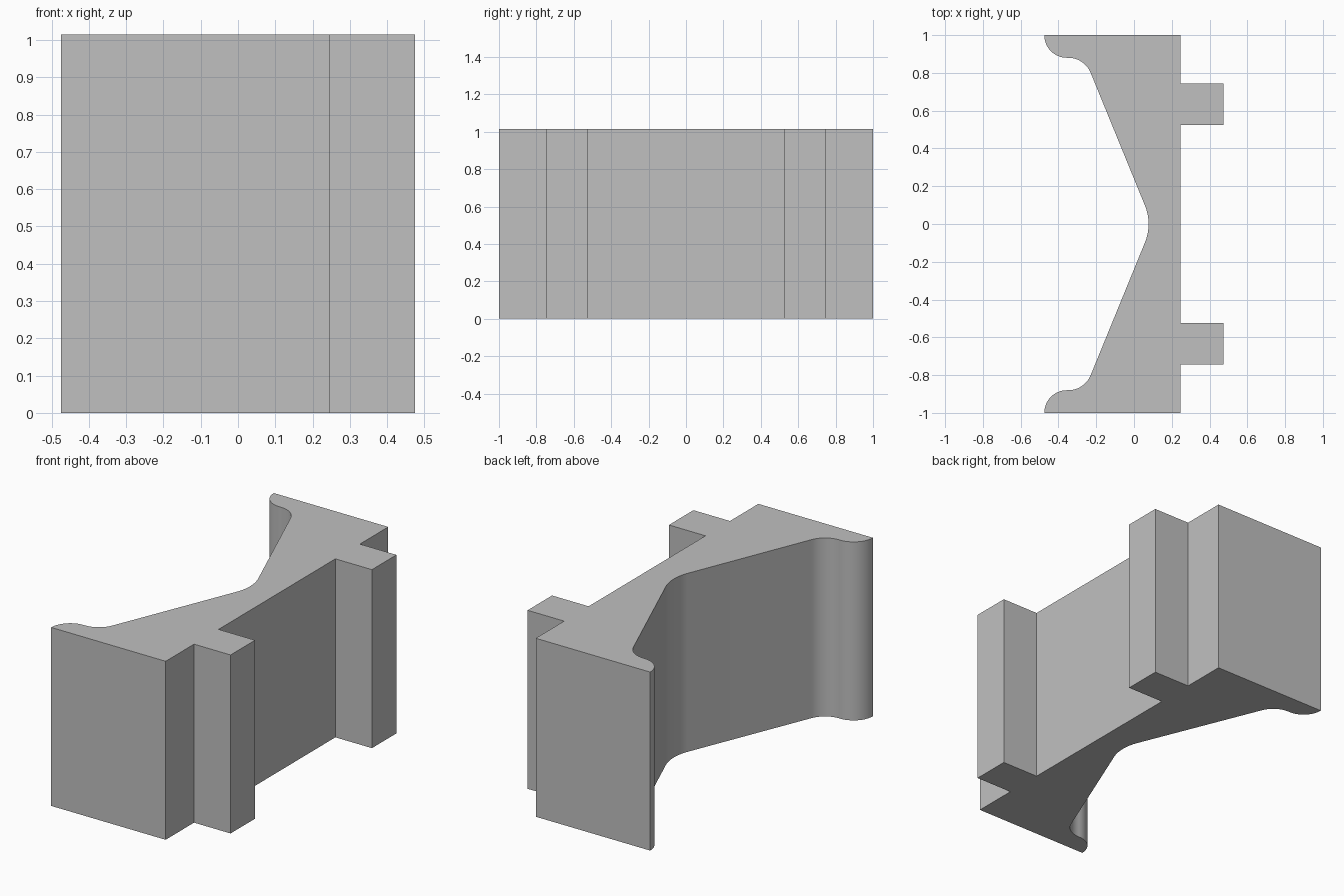
import bpy
import bmesh
from math import radians, cos, sin, atan2

HEIGHT = 1.015
BACK_X = 0.245      # flat side of the body
PEG_X = 0.475       # outer face of the two ribs
TIP_X = -0.475      # outer edge of the rounded lips

old = bpy.data.objects.get("Cube")
if old:
    bpy.data.objects.remove(old, do_unlink=True)


def arc(cx, cy, r, start, end, steps=16):
    """Points on a circular arc, angles in degrees."""
    angles = [radians(start + (end - start) * i / steps) for i in range(steps + 1)]
    return [(cx + r * cos(a), cy + r * sin(a)) for a in angles]


# Half of the outline (y >= 0), from the waist round to the flat side
slope = 22.3
half = arc(-0.183, 0, 0.26, 0, slope)              # rounded waist
half += arc(-0.348, 0.752, 0.128, slope, 90)       # inner fillet
half += arc(-0.355, 1.0, 0.12, 270, 180)           # rounded lip
half += [(BACK_X, 1.0), (BACK_X, 0.745), (PEG_X, 0.745),
         (PEG_X, 0.525), (BACK_X, 0.525)]          # flat side with rib

# Mirror the half outline and close it
outline = half + [(x, -y) for x, y in reversed(half[1:])]

# Extrude the outline upwards
bm = bmesh.new()
base = bm.faces.new([bm.verts.new((x, y, 0)) for x, y in outline])
extruded = bmesh.ops.extrude_face_region(bm, geom=[base], use_keep_orig=True)
top = [v for v in extruded["geom"] if isinstance(v, bmesh.types.BMVert)]
bmesh.ops.translate(bm, verts=top, vec=(0, 0, HEIGHT))
bmesh.ops.recalc_face_normals(bm, faces=bm.faces)
mesh = bpy.data.meshes.new("bracket_body")
bm.to_mesh(mesh)
bm.free()

body = bpy.data.objects.new("bracket_body", mesh)
bpy.context.collection.objects.link(body)

# Plain grey material
grey = bpy.data.materials.new("light_grey")
grey.use_nodes = True
colour = (0.527, 0.527, 0.527, 1)
grey.diffuse_color = colour
grey.node_tree.nodes["Principled BSDF"].inputs["Base Color"].default_value = colour
mesh.materials.append(grey)

# Smooth curves, sharp corners
bpy.ops.object.select_all(action="DESELECT")
body.select_set(True)
bpy.context.view_layer.objects.active = body
bpy.ops.object.shade_smooth_by_angle(angle=radians(30))
